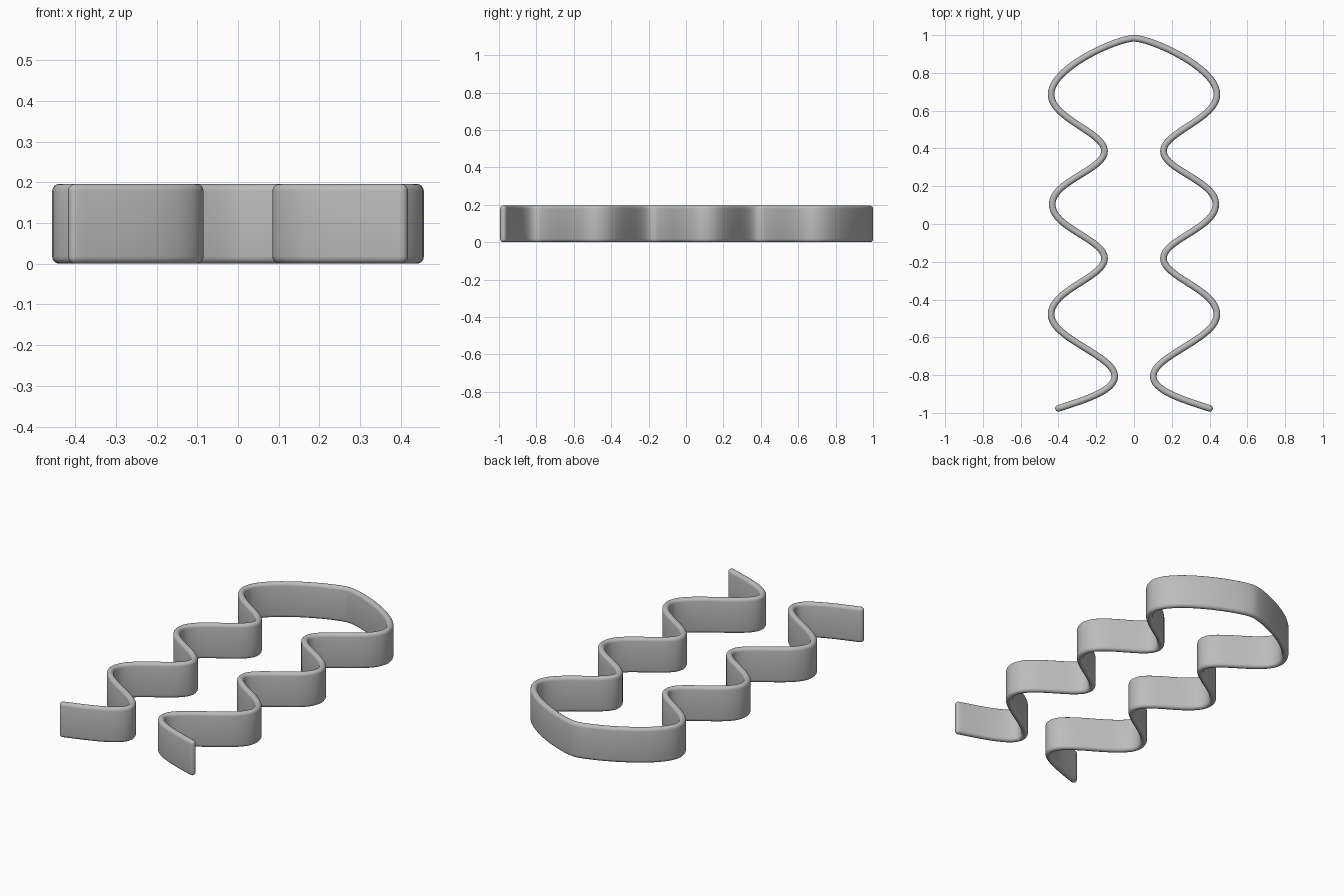
import bpy, bmesh, math
from mathutils import Vector
from mathutils.geometry import interpolate_bezier

cube = bpy.data.objects.get("Cube")
if cube:
    bpy.data.objects.remove(cube, do_unlink=True)

RADIUS = 0.0175      # half the band thickness
HEIGHT = 0.196
ARC = 8              # steps in each rounded edge

# Bends of one leg, crown to foot: (point, incoming handle, outgoing handle)
bends = [
    ((0, 0.983), (0, 0), (0.09, 0)),
    ((0.439, 0.687), (0, 0.14), (0, -0.13)),
    ((0.156, 0.386), (0, 0.10), (0, -0.10)),
    ((0.433, 0.104), (0, 0.125), (0, -0.125)),
    ((0.156, -0.182), (0, 0.10), (0, -0.10)),
    ((0.439, -0.478), (0, 0.13), (0, -0.13)),
    ((0.102, -0.806), (0, 0.11), (0, -0.075)),
    ((0.400, -0.976), (-0.15, 0.048), (0, 0)),
]

# Centre line: sample one leg, then mirror it across x
leg = []
for (p, _, p_out), (q, q_in, _) in zip(bends, bends[1:]):
    p, q = Vector(p), Vector(q)
    leg += interpolate_bezier(p, p + Vector(p_out), q + Vector(q_in), q, 25)[:-1]
leg.append(Vector(bends[-1][0]))
path = [Vector((-v.x, v.y)) for v in reversed(leg[1:])] + [Vector((v.x, v.y)) for v in leg]

# Stations along the band: (centre, tangent, edge radius)
stations = []
for i, p in enumerate(path):
    a, b = path[max(i - 1, 0)], path[min(i + 1, len(path) - 1)]
    stations.append((p, (b - a).normalized(), RADIUS))


def rounded_end(station, sign):
    """Stations that shrink along a quarter circle past the end."""
    p, t, r = station
    angles = [math.radians(d) for d in (20, 40, 60, 78)]
    return [(p + t * sign * r * math.sin(a), t, r * math.cos(a)) for a in angles]


stations = (rounded_end(stations[0], -1)[::-1] + stations
            + rounded_end(stations[-1], 1))


def section(bm, centre, tangent, r):
    """Upright pill-shaped section across the path."""
    side = Vector((-tangent.y, tangent.x))
    ring = []
    for base, start in ((HEIGHT - RADIUS, 0), (RADIUS, math.pi)):
        for k in range(ARC + 1):
            a = start + math.pi * k / ARC
            xy = centre + side * r * math.cos(a)
            ring.append(bm.verts.new((xy.x, xy.y, base + r * math.sin(a))))
    return ring


# Sweep the section along the path and close both ends
bm = bmesh.new()
rings = [section(bm, *s) for s in stations]
for r0, r1 in zip(rings, rings[1:]):
    for k in range(len(r0)):
        n = (k + 1) % len(r0)
        bm.faces.new((r0[k], r0[n], r1[n], r1[k]))
bm.faces.new(rings[0])
bm.faces.new(rings[-1][::-1])
bmesh.ops.recalc_face_normals(bm, faces=bm.faces)

mesh = bpy.data.meshes.new("wavy_band")
bm.to_mesh(mesh)
bm.free()
band = bpy.data.objects.new("wavy_band", mesh)
bpy.context.collection.objects.link(band)

# Grey material
grey = bpy.data.materials.new("plain grey")
grey.use_nodes = True
colour = (0.5, 0.5, 0.5, 1)
grey.diffuse_color = colour
grey.node_tree.nodes["Principled BSDF"].inputs["Base Color"].default_value = colour
mesh.materials.append(grey)

# Smooth shading
bpy.ops.object.select_all(action='DESELECT')
band.select_set(True)
bpy.context.view_layer.objects.active = band
bpy.ops.object.shade_smooth_by_angle(angle=math.radians(40))
